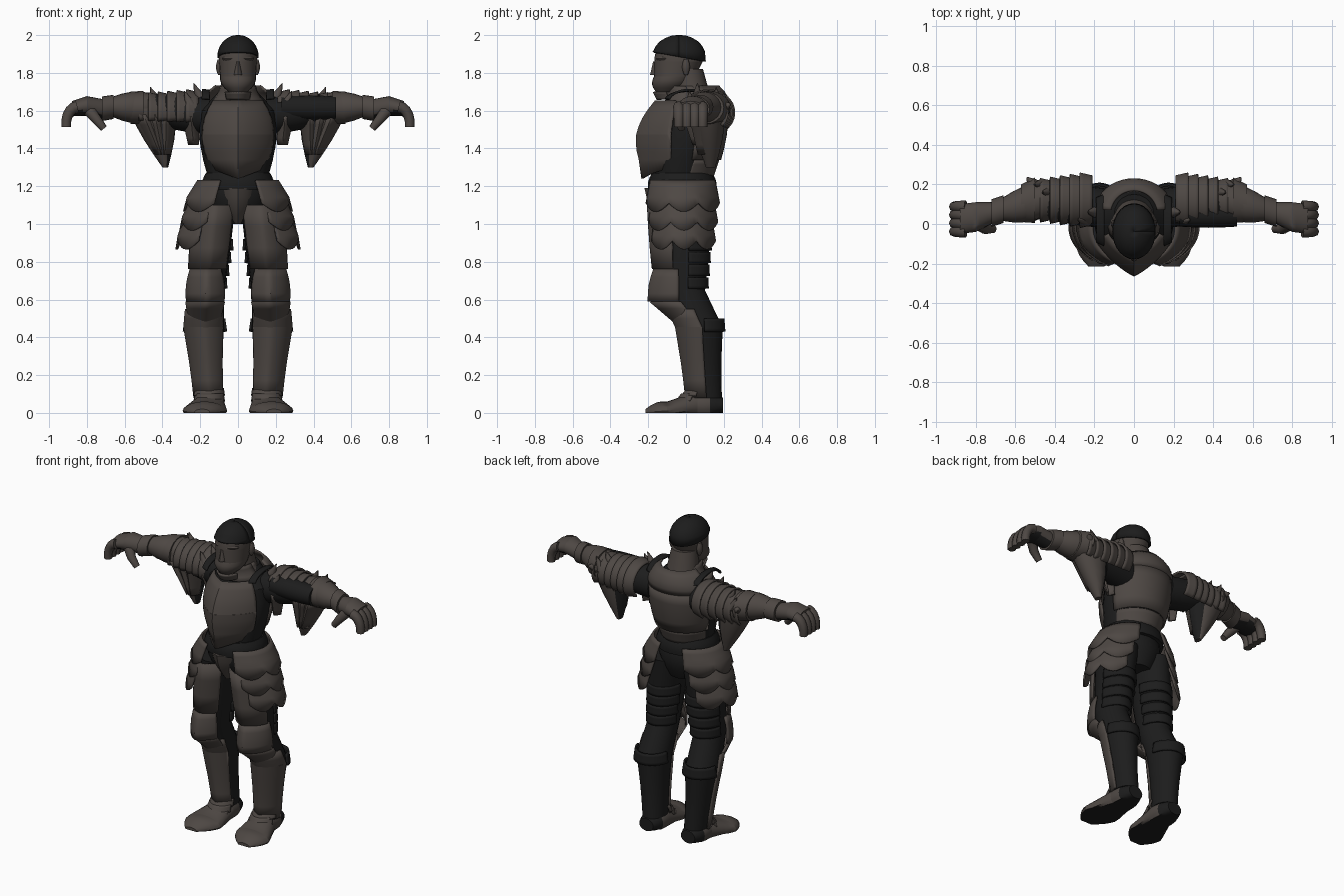
import bpy, bmesh
from math import sin, cos, radians, pi
from mathutils import Vector

if "Cube" in bpy.data.objects:
    bpy.data.objects.remove(bpy.data.objects["Cube"])


def material(name, *color):
    mat = bpy.data.materials.new(name)
    mat.use_nodes = True
    mat.diffuse_color = (*color, 1)
    mat.node_tree.nodes["Principled BSDF"].inputs["Base Color"].default_value = (*color, 1)
    return mat


ARMOUR = material("brown steel", .076, .064, .057)
DARK = material("black cloth", .012, .012, .012)
SKIN = material("tan skin", .072, .06, .053)
FRONT, BACK, SHIN, AROUND = (200, 340), (10, 170), (212, 365), (0, 360)


def point(x, y, z):
    return Vector((x, y, z))


def middle(z, y=0):
    return Vector((0, y, z))


def taper(start, end, start_size, end_size, swell=0, steps=4):
    """Rings (centre, width, depth) blended from start to end, with a swelling between."""
    rings = []
    for step in range(steps + 1):
        t = step / steps
        bulge = swell * sin(pi * t)
        size = [p + (q - p) * t + bulge for p, q in zip(start_size, end_size)]
        rings.append((start.lerp(end, t), *size))
    return rings


def grow(rings, amount, push=0):
    """Offset copy of some rings, for a plate lying over a limb."""
    return [(c + point(0, push, 0), w + amount, d + amount) for c, w, d in rings]


def finish(name, data, mats):
    obj = bpy.data.objects.new(name, data)
    for mat in mats:
        data.materials.append(mat)
    bpy.context.collection.objects.link(obj)
    bpy.ops.object.select_all(action="DESELECT")
    obj.select_set(True)
    bpy.context.view_layer.objects.active = obj
    return obj


def loft(name, rings, mats, axis="z", side=1, arc=None, sides=20, keel=0, wave=None, rule=None, floor=None):
    """Skin the rings; an arc in degrees makes an open plate with thickness."""
    first, last = map(radians, arc or AROUND)
    count = sides + 1 if arc else sides
    bm = bmesh.new()
    rows = []
    for centre, width, depth in rings:
        row = []
        for i in range(count):
            t = i / sides
            angle = first + (last - first) * t
            u, v = cos(angle), sin(angle)
            if keel and v < 0:
                v = (1 - keel) * v - keel * (1 - abs(u))
            shift = wave(angle, t) if wave and centre is rings[-1][0] else 0
            u, v = u * width, v * depth
            offset = {"x": (shift, u, v), "y": (u, shift, v), "z": (u, v, shift)}[axis]
            co = centre + Vector(offset)
            if floor is not None:
                co.z = max(co.z, floor)
            co.x *= side
            row.append(bm.verts.new(co))
        rows.append(row)
    for low, high in zip(rows, rows[1:]):
        for i in range(sides):
            j = (i + 1) % count
            bm.faces.new((low[i], low[j], high[j], high[i]))
    if not arc:
        bm.faces.new(rows[0])
        bm.faces.new(rows[-1])
    bmesh.ops.recalc_face_normals(bm, faces=bm.faces)
    if rule:
        for face in bm.faces:
            flip = point(side, 1, 1)
            face.material_index = int(rule(face.calc_center_median() * flip, face.normal * flip))
    mesh = bpy.data.meshes.new(name)
    bm.to_mesh(mesh)
    bm.free()
    obj = finish(name, mesh, mats)
    bpy.ops.object.shade_smooth_by_angle(angle=radians(35))
    if arc:
        solid = obj.modifiers.new("thickness", "SOLIDIFY")
        solid.thickness, solid.offset = .012, 0


def rod(name, points, start_radius, end_radius, side):
    """Tapered steel rod through the points."""
    curve = bpy.data.curves.new(name, "CURVE")
    curve.dimensions, curve.bevel_depth, curve.use_fill_caps = "3D", 1, True
    curve.bevel_resolution = 2
    spline = curve.splines.new("POLY")
    spline.points.add(len(points) - 1)
    for i, (knot, co) in enumerate(zip(spline.points, points)):
        knot.co = (co.x * side, co.y, co.z, 1)
        knot.radius = start_radius + (end_radius - start_radius) * i / (len(points) - 1)
    finish(name, curve, [ARMOUR])


# Torso: cloth core, keeled breastplate, stepped backplate, belt
waist, chest, throat = middle(1.25, -.03), middle(1.47, -.03), middle(1.65, -.02)
core = taper(middle(1), waist, (.1, .1), (.16, .14), swell=.04)
core += taper(waist, middle(1.6, .03), (.16, .14), (.2, .15), swell=.02)
core += taper(middle(1.6, .03), middle(1.7, .05), (.2, .15), (.1, .1))
loft("undersuit", core, [DARK])
front = taper(throat, chest, (.14, .14), (.2, .23), swell=.015)
front += taper(chest, waist + middle(.05), (.2, .23), (.15, .2), swell=.01)
loft("breastplate", front, [ARMOUR], arc=FRONT, keel=.45, wave=lambda angle, t: -.06 * (1 - abs(cos(angle))))
lower_back, upper_back = middle(1.34), middle(1.6, .03)
loft("loin_plate", taper(waist, lower_back, (.15, .17), (.17, .17)), [ARMOUR], arc=BACK)
loft("backplate", taper(lower_back, upper_back, (.18, .18), (.21, .19), swell=.01), [ARMOUR], arc=BACK)
loft("shoulder_yoke", taper(upper_back, middle(1.73, .05), (.21, .19), (.12, .12), swell=.025), [ARMOUR], arc=BACK)
loft("belt", taper(middle(1.18, -.02), middle(1.27, -.02), (.19, .18), (.17, .16), swell=.01), [DARK])
loft("groin_plate", taper(middle(1.19, -.14), middle(1, -.08), (.085, .08), (.02, .04), swell=.02), [ARMOUR], keel=.4)

# Neck, collar, head and cap
brow = middle(1.86, -.04)
cheek = middle(1.78, -.06)
loft("neck", taper(middle(1.6, .05), middle(1.82, .01), (.11, .1), (.08, .08)), [SKIN])
loft("collar", taper(middle(1.64, .03), middle(1.73), (.14, .14), (.09, .1), swell=-.01), [ARMOUR], arc=AROUND)
loft("chin_guard", taper(middle(1.66, -.06), middle(1.7, -.07), (.06, .09), (.07, .1)), [ARMOUR], arc=FRONT)
face = taper(middle(1.7, -.1), cheek, (.05, .06), (.095, .11), swell=.015)
face += taper(cheek, brow, (.095, .11), (.1, .128)) + taper(brow, middle(1.97, -.04), (.1, .128), (.07, .09), swell=.01)
loft("head", face, [SKIN], sides=24)
loft("nose", taper(middle(1.79, -.15), middle(1.86, -.15), (.024, .04), (.01, .024)), [SKIN], sides=12)
for name, height, width in (("lips", 1.755, .035), ("brow", 1.875, .075)):
    ridge = middle(height, -.13 + width / 3)
    lift = middle(.012)
    loft(name, taper(ridge - lift, ridge + lift, (width, .05), (width, .05), swell=.01), [SKIN])
dome = []
for step in range(7):
    angle = pi / 2 * (1 - step / 6)
    dome.append((middle(1.885 + .11 * sin(angle), -.037), .103 * cos(angle) + .001, .135 * cos(angle) + .001))
loft("cap", dome, [DARK], arc=AROUND, sides=28, wave=lambda angle, t: -.025 * sin(angle))

# Dark sleeve section exposed on the left arm only
loft("bare_sleeve", taper(point(.23, .05, 1.615), point(.52, .05, 1.615), (.063, .06), (.063, .06), swell=.006),
     [DARK], axis="x")

hip, knee, calf, ankle = point(.12, -.01, 1.1), point(.165, -.01, .65), point(.175, .075, .45), point(.15, .1, .08)
thigh = taper(hip, knee, (.105, .15), (.09, .11), swell=.005)
shin = taper(knee, calf, (.09, .11), (.1, .12)) + taper(calf, ankle, (.1, .12), (.07, .09), swell=-.005)
armpit, elbow, cuff = point(.15, .08, 1.57), point(.5, .12, 1.615), point(.66, .075, 1.62)
wrist, palm, knuckles = point(.72, .055, 1.61), point(.8, .035, 1.625), point(.88, .025, 1.61)

for side, tag in ((1, "left_"), (-1, "right_")):
    def part(name, rings, mats=(ARMOUR,), **options):
        loft(tag + name, rings, mats, side=side, **options)

    # Ear
    part("ear", taper(point(.098, 0, 1.79), point(.1, 0, 1.87), (.008, .01), (.008, .012), swell=.01), [SKIN])

    # Leg: cloth with plates over the front and bands behind
    part("thigh", thigh, [DARK])
    part("shin", shin, [DARK])
    part("thigh_plate", grow(thigh[:-1], .012, push=-.03), arc=(218, 345), keel=.2)
    part("shin_plate", grow(shin[2:], .01), arc=SHIN, keel=.2)
    part("knee_guard", taper(knee + point(0, -.04, .11), knee + point(0, -.04, -.06), (.085, .12), (.105, .15), swell=.01),
         arc=SHIN, keel=.35)
    part("knee_wing", taper(knee + point(0, -.03, -.06), calf, (.108, .15), (.08, .1)), arc=SHIN, keel=.35)
    part("calf_cuff", taper(calf + middle(.05), calf - middle(.02), (.103, .122), (.114, .128)), [DARK], arc=BACK)
    for i in range(4):
        centre = hip.lerp(knee, .4 + i * .15)
        size = .106 - i * .004
        part(f"thigh_band_{i}", taper(centre, centre - middle(.06), (size, size * 1.3), (size + .004, size * 1.33)),
             [DARK], arc=BACK)

    # Foot with overlapping ankle plates
    heel, instep, ball, toe = point(.15, .195, .04), point(.15, .06, .04), point(.175, -.1, .01), point(.19, -.215, .005)
    sole = taper(heel, instep, (.05, .04), (.08, .075), swell=.01)
    sole += taper(instep, ball, (.08, .075), (.118, .05)) + taper(ball, toe, (.118, .05), (.04, .015), swell=.015)
    part("foot", sole, [ARMOUR, DARK], axis="y", floor=0, rule=lambda co, normal: co.y > .12 or normal.z < -.9)
    for i in range(3):
        centre = ankle + point(0, -.03 * i, .05 - .03 * i)
        part(f"ankle_plate_{i}", taper(centre, centre + point(.003, -.01, -.04), (.074, .09), (.084, .11)), arc=FRONT)

    # Three rows of scalloped hip plates
    for i in range(3):
        top = middle(1.23 - i * .1, -.02)
        width = .21 + i * .035
        part(f"hip_plate_{i}", taper(top, top - middle(.12), (width, .185), (.285 + i * .02, .21)), sides=30,
             arc=(-64 + i * 7, 68 - i * 6), wave=lambda angle, t: -.045 * abs(sin(pi * 3 * t)))

    # Upper arm with shoulder plates; the left front stays open
    part("sleeve", taper(armpit, elbow, (.1, .1), (.08, .07), swell=.01), [DARK], axis="x")
    for i in range(6):
        inner = point(.21 + i * .05, .12, 1.59)
        reach, height = .135 - i * .007, .118 - i * .004
        part(f"shoulder_plate_{i}", taper(inner, inner + point(.065, 0, 0), (reach - .015, height - .015), (reach, height)),
             axis="x", arc=(-45, 150 if side > 0 else 205))
    part("shoulder_strap", taper(point(.15, .02, 1.65), point(.19, .02, 1.65), (.13, .055), (.11, .06)),
         [DARK], axis="x", arc=BACK)
    part("armpit_plate", taper(point(.25, .08, 1.57), point(.235, .08, 1.42), (.045, .09), (.025, .04)), arc=FRONT, keel=.4)
    for i, base in enumerate((point(.2, .06, 1.67), point(.25, .02, 1.63), point(.43, .16, 1.65), point(.47, .2, 1.62))):
        rod(f"{tag}spike_{i}", [base, base + point(.02, 0, .04), base + point(.035, 0, .075)], .028, .002, side)

    # Hanging elbow wing: plates outside, cloth inside
    root, tip = point(.45, .12, 1.59), point(.385, .13, 1.3)
    part("elbow_wing", taper(root, tip, (.125, .09), (.015, .025), swell=.01), [ARMOUR, DARK],
         sides=12, rule=lambda co, normal: normal.x < -.3)
    for i in range(3):
        upper = point(.38 + i * .06, .12, 1.58)
        lower = upper.lerp(tip, .75)
        part(f"wing_plate_{i}", taper(upper, lower, (.06, .1), (.025, .06)), arc=FRONT, keel=.5)

    # Forearm in two flared sections, with an elbow point
    part("forearm", taper(elbow - point(.03, 0, 0), cuff, (.09, .08), (.06, .055), swell=.015), axis="x")
    part("elbow_cuff", taper(elbow, elbow + point(.07, -.015, 0), (.115, .09), (.095, .085)), axis="x")
    part("wrist_cuff", taper(cuff, wrist, (.07, .064), (.07, .065)), axis="x")
    rod(tag + "elbow_point", [elbow + point(-.02, .05, 0), elbow + point(.02, .09, .01), elbow + point(.04, .115, .02)],
        .05, .004, side)

    # Hand, curled fingers and thumb
    part("hand", taper(wrist, palm, (.055, .052), (.075, .052)) + taper(palm, knuckles, (.075, .052), (.075, .04)),
         [ARMOUR, DARK], axis="x", rule=lambda co, normal: normal.z < -.6)
    for i in range(4):
        base = knuckles + point(-.03, (i - 1.5) * .042, .01)
        bends = [step * pi / 9 for step in range(6)]
        curl = [base + point(.06 * sin(bend), 0, .09 * cos(bend) - .09) for bend in bends]
        rod(f"{tag}finger_{i}", curl, .031, .025, side)
    rod(tag + "thumb", [palm + point(-.01, -.03, -.02), palm + point(-.05, -.06, -.07), palm + point(-.09, -.06, -.12)],
        .035, .02, side)
